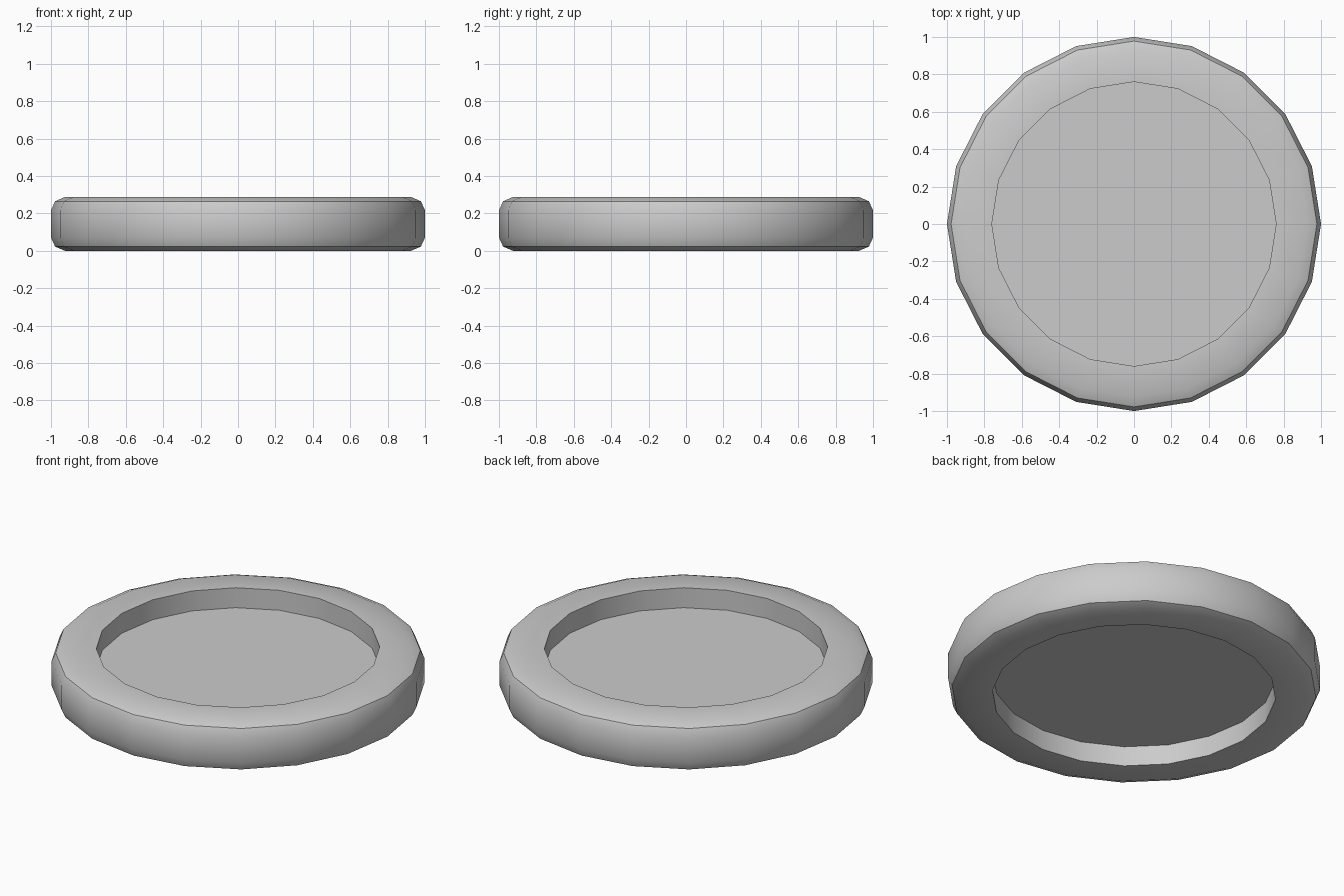
import bpy, bmesh, math

if "Cube" in bpy.data.objects:
    bpy.data.objects.remove(bpy.data.objects["Cube"])

SIDES = 20
HEIGHT = 0.288
MID = HEIGHT / 2

# Upper half of the cross-section (radius, height above mid plane), outside to inside
upper = [(1.0, 0.073), (0.978, 0.121), (0.925, MID), (0.76, MID), (0.76, 0.026)]
# Mirror it to get the lower half, ordered from the bottom web to the top web
profile = [(r, -z) for r, z in reversed(upper)] + upper

# Lathe the cross-section into rings
bm = bmesh.new()
rings = []
for r, z in profile:
    rings.append([bm.verts.new((r * math.cos(2 * math.pi * i / SIDES),
                                r * math.sin(2 * math.pi * i / SIDES),
                                MID + z)) for i in range(SIDES)])
for a, b in zip(rings, rings[1:]):
    for i in range(SIDES):
        j = (i + 1) % SIDES
        bm.faces.new((a[i], a[j], b[j], b[i]))

# Recessed floors on both sides
bm.faces.new(rings[-1])
bm.faces.new(list(reversed(rings[0])))
bmesh.ops.recalc_face_normals(bm, faces=bm.faces[:])

mesh = bpy.data.meshes.new("recessed_disc")
bm.to_mesh(mesh)
bm.free()
disc = bpy.data.objects.new("recessed_disc", mesh)
bpy.context.collection.objects.link(disc)

# Smooth the rounded rim, keep the creases sharp
bpy.context.view_layer.objects.active = disc
disc.select_set(True)
bpy.ops.object.shade_smooth_by_angle(angle=math.radians(30))
